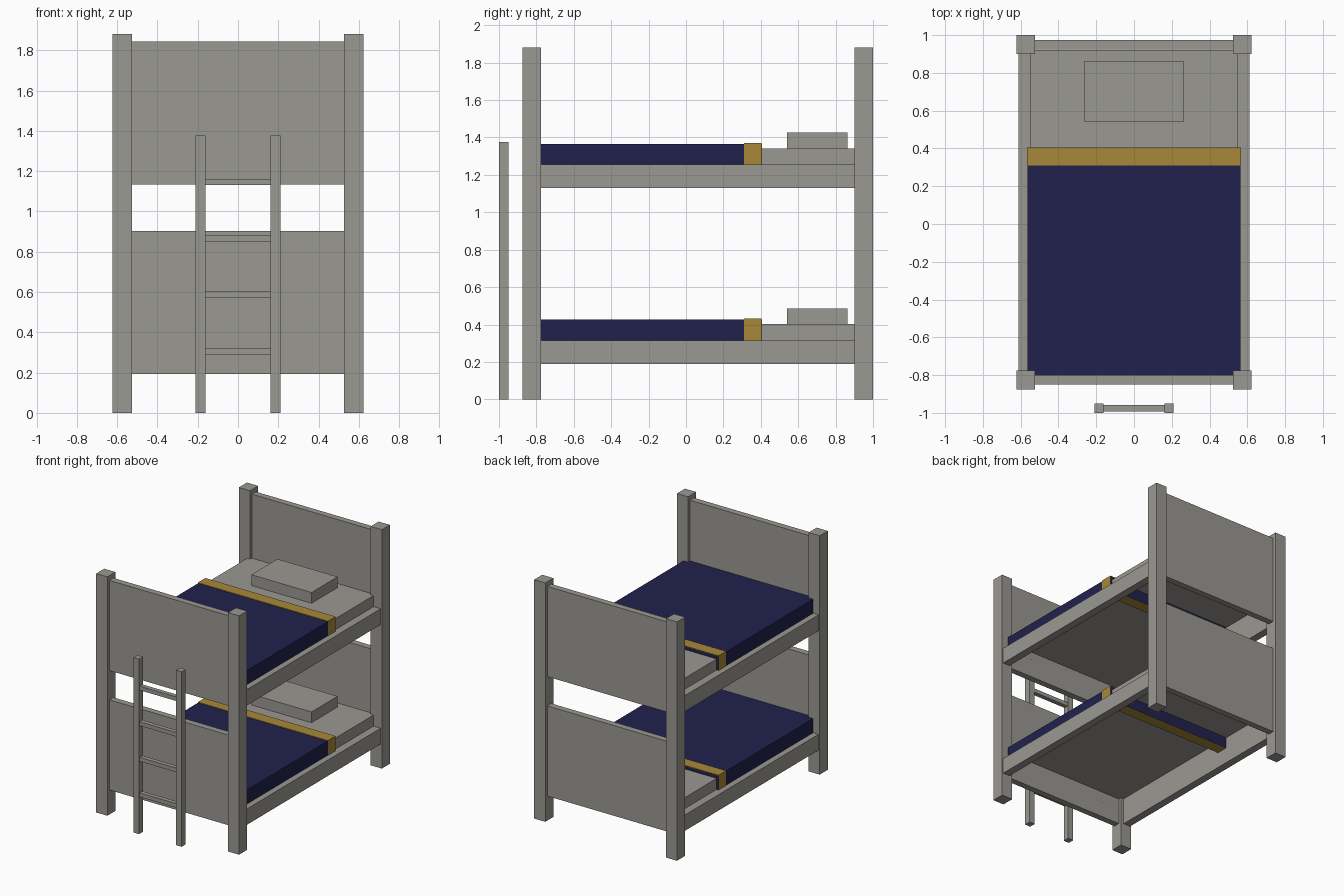
import bpy
import bmesh

if "Cube" in bpy.data.objects:
    bpy.data.objects.remove(bpy.data.objects["Cube"])


def material(name, rgb):
    m = bpy.data.materials.new(name)
    m.diffuse_color = (*rgb, 1.0)
    m.use_nodes = True
    m.node_tree.nodes["Principled BSDF"].inputs["Base Color"].default_value = m.diffuse_color
    return m


GREY = material("warm_grey", (0.323, 0.314, 0.287))
NAVY = material("navy_blue", (0.0152, 0.0152, 0.0762))
GOLD = material("ochre_gold", (0.392, 0.246, 0.0395))


def box(name, x, y, z, mat, open_bottom=False):
    """Box from (min, max) ranges, optionally without its bottom face."""
    bm = bmesh.new()
    bmesh.ops.create_cube(bm, size=1.0)
    for v in bm.verts:
        v.co = [r[0] + (c + 0.5) * (r[1] - r[0]) for c, r in zip(v.co, (x, y, z))]
    if open_bottom:
        bm.normal_update()
        down = [f for f in bm.faces if f.normal.z < -0.5]
        bmesh.ops.delete(bm, geom=down, context='FACES_ONLY')
    me = bpy.data.meshes.new(name)
    bm.to_mesh(me)
    bm.free()
    me.materials.append(mat)
    ob = bpy.data.objects.new(name, me)
    bpy.context.collection.objects.link(ob)
    return ob


def mirrored_boxes(name, x, y, z, mat):
    box(name + "_right", x, y, z, mat)
    box(name + "_left", (-x[1], -x[0]), y, z, mat)


# Corner posts
mirrored_boxes("head_post", (0.525, 0.622), (0.90, 1.0), (0, 1.88), GREY)
mirrored_boxes("foot_post", (0.525, 0.622), (-0.875, -0.775), (0, 1.88), GREY)

# Two identical bunks
for level, z0 in (("lower", 0.19), ("upper", 1.13)):
    # Head and foot panels, side rails
    panel_z = (z0 + 0.003, z0 + 0.713)
    box(level + "_headboard", (-0.53, 0.53), (0.925, 0.975), panel_z, GREY)
    box(level + "_footboard", (-0.53, 0.53), (-0.85, -0.80), panel_z, GREY)
    mirrored_boxes(level + "_side_rail", (0.55, 0.612), (-0.80, 0.92),
                   (z0, z0 + 0.125), GREY)
    # Bedding: mattress and blanket are open underneath
    base = z0 + 0.125
    box(level + "_mattress", (-0.55, 0.55), (-0.80, 0.92),
        (base, base + 0.087), GREY, open_bottom=True)
    box(level + "_blanket", (-0.565, 0.565), (-0.80, 0.405),
        (base, base + 0.111), NAVY, open_bottom=True)
    box(level + "_blanket_band", (-0.567, 0.567), (0.31, 0.404),
        (base, base + 0.116), GOLD)
    box(level + "_pillow", (-0.262, 0.262), (0.54, 0.864),
        (base + 0.086, base + 0.172), GREY)

# Ladder
mirrored_boxes("ladder_stile", (0.162, 0.21), (-1.0, -0.95), (0, 1.377), GREY)
for i in range(4):
    z = 0.29 + 0.28 * i
    box(f"ladder_rung_{i + 1}", (-0.165, 0.165), (-0.992, -0.957), (z, z + 0.032), GREY)
